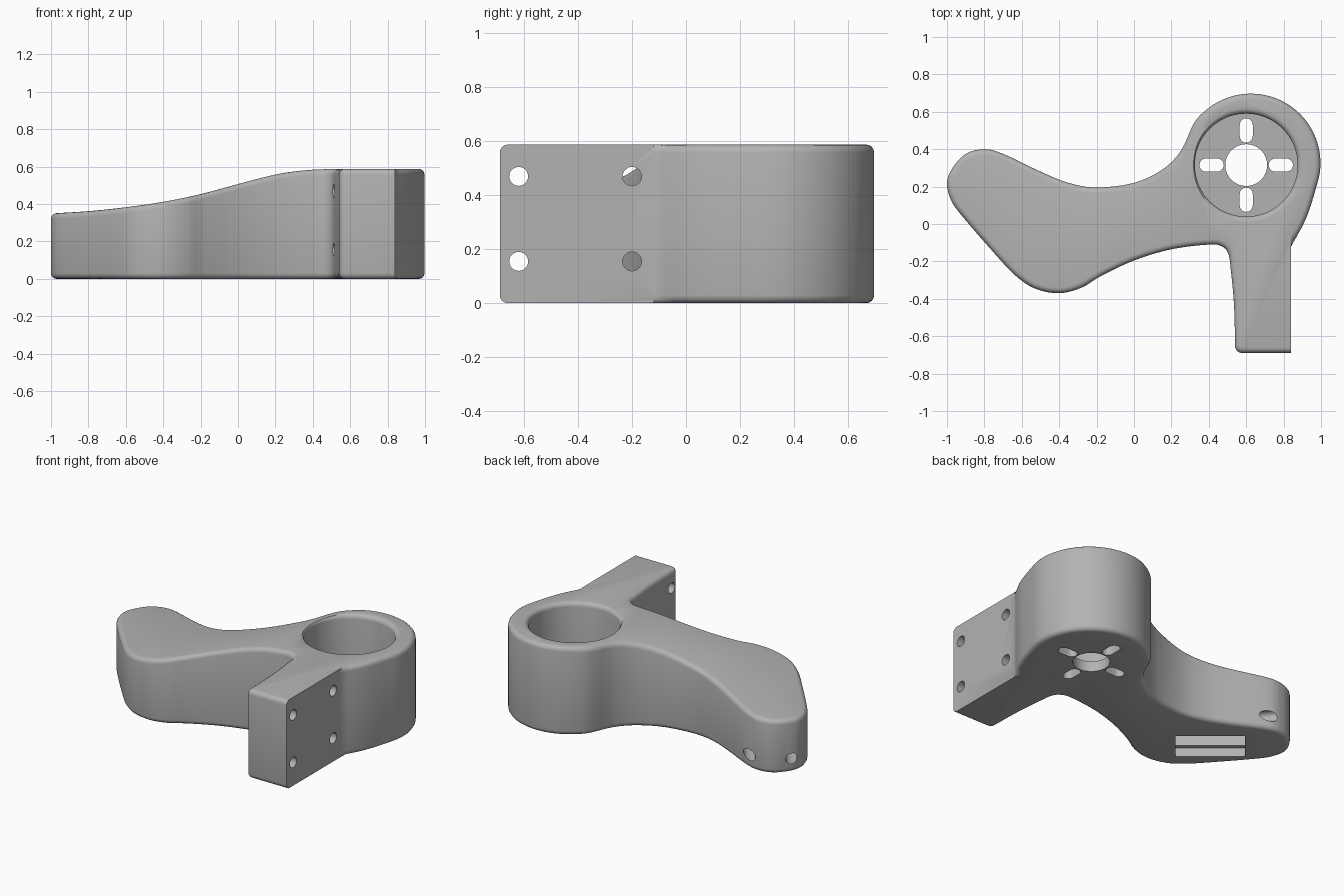
import bpy, bmesh
from math import sin, cos, pi, radians
from mathutils import Vector, Matrix

cube = bpy.data.objects.get("Cube")
if cube:
    bpy.data.objects.remove(cube, do_unlink=True)

HEIGHT = 0.588
FILLET = 0.03
RING = (0.6, 0.315)

grey = bpy.data.materials.new("plain grey")
grey.use_nodes = True
grey.diffuse_color = (0.45, 0.45, 0.45, 1)
grey.node_tree.nodes["Principled BSDF"].inputs["Base Color"].default_value = (0.45, 0.45, 0.45, 1)


def make_object(name, bm):
    bmesh.ops.recalc_face_normals(bm, faces=bm.faces[:])
    mesh = bpy.data.meshes.new(name)
    bm.to_mesh(mesh)
    bm.free()
    mesh.materials.append(grey)
    obj = bpy.data.objects.new(name, mesh)
    bpy.context.collection.objects.link(obj)
    return obj


def prism(points, z0, z1):
    bm = bmesh.new()
    face = bm.faces.new([bm.verts.new((x, y, z0)) for x, y in points])
    up = bmesh.ops.extrude_face_region(bm, geom=[face])["geom"]
    bmesh.ops.translate(bm, vec=(0, 0, z1 - z0),
                        verts=[v for v in up if isinstance(v, bmesh.types.BMVert)])
    bmesh.ops.recalc_face_normals(bm, faces=bm.faces[:])
    return bm


def arc(cx, cy, r, a0, a1, n):
    angles = [radians(a0 + (a1 - a0) * i / n) for i in range(n + 1)]
    return [(cx + r * cos(a), cy + r * sin(a)) for a in angles]


def spline(points, steps):
    p = [Vector(q) for q in points]
    p = [2 * p[0] - p[1]] + p + [2 * p[-1] - p[-2]]
    out = []
    for a, b, c, d in zip(p, p[1:], p[2:], p[3:]):
        for i in range(steps):
            t = i / steps
            out.append(0.5 * (2 * b + (c - a) * t + (2 * a - 5 * b + 4 * c - d) * t * t
                              + (3 * b - a - 3 * c + d) * t ** 3))
    return [tuple(q) for q in out + [p[-2]]]


def top_height(x):
    # Height of the upper surface along the arm
    table = [(-1, .35), (-.8, .362), (-.6, .383), (-.4, .412), (-.2, .453), (0, .507),
             (.2, .558), (.35, .58), (.5, HEIGHT)]
    for (x0, z0), (x1, z1) in zip(smooth_table(table), smooth_table(table)[1:]):
        if x <= x1:
            return z0 + (z1 - z0) * max(0, x - x0) / (x1 - x0)
    return HEIGHT


def smooth_table(table, cache={}):
    if not cache:
        cache[0] = spline(table, 4)
    return cache[0]


# Outline: ring, swept arm and tip, then the mounting plate
outline = spline(
    [(.84, -.12), (.92, .03)] + arc(.625, .325, .372, -20, 145, 11)
    + [(.25, .39), (.15, .29), (0, .22), (-.2, .195), (-.35, .22), (-.5, .28),
       (-.7, .375), (-.8, .4), (-.9, .375), (-.97, .3), (-1, .22), (-.975, .12),
       (-.9, .02), (-.77, -.13), (-.64, -.27), (-.53, -.345), (-.4, -.37), (-.28, -.34),
       (-.18, -.28), (0, -.195), (.2, -.135), (.4, -.11), (.47, -.12), (.505, -.16),
       (.518, -.25), (.534, -.42), (.54, -.6)], 4)
outline += arc(.58, -.65, .04, 180, 270, 6) + [(.84, -.69)]

bm = prism(outline, 0, HEIGHT)
rims = [e for e in bm.edges
        if abs(e.verts[0].co.z - e.verts[1].co.z) < 1e-4
        and not all(v.co.x > .835 and v.co.y < -.11 for v in e.verts)]
bmesh.ops.bevel(bm, geom=rims, offset=FILLET, segments=4, profile=0.5,
                affect='EDGES', clamp_overlap=False)
# Slice across the arm so that the top can follow its curve
for i in range(36):
    bmesh.ops.bisect_plane(bm, geom=bm.verts[:] + bm.edges[:] + bm.faces[:], dist=1e-5,
                           plane_co=(-.971 + i * .042, 0, 0), plane_no=(1, 0, 0))
for v in bm.verts:
    if v.co.z > HEIGHT / 2:
        v.co.z -= HEIGHT - top_height(v.co.x)
body = make_object("bracket_body", bm)


def cut(cutter):
    cutter.hide_render = True
    mod = body.modifiers.new("cut", 'BOOLEAN')
    mod.operation = 'DIFFERENCE'
    mod.solver = 'EXACT'
    mod.object = cutter
    bpy.context.view_layer.objects.active = body
    bpy.ops.object.modifier_apply(modifier=mod.name)
    bpy.data.objects.remove(cutter, do_unlink=True)


def drill(name, centre, direction, radius, length):
    bm = bmesh.new()
    turn = Vector(direction).to_track_quat('Z', 'Y').to_matrix().to_4x4()
    bmesh.ops.create_cone(bm, cap_ends=True, segments=32, radius1=radius, radius2=radius,
                          depth=length, matrix=Matrix.Translation(centre) @ turn)
    cut(make_object(name, bm))


# Round well with a rounded mouth
profile = [(0, .07), (.275, .07)]
profile += [(.275 + FILLET * (1 - cos(a)), HEIGHT - FILLET + FILLET * sin(a))
            for a in [i * pi / 10 for i in range(6)]]
profile += [(.275 + FILLET, .7), (0, .7)]
bm = bmesh.new()
verts = [bm.verts.new((RING[0] + r, RING[1], z)) for r, z in profile]
edges = [bm.edges.new(pair) for pair in zip(verts, verts[1:])]
bmesh.ops.spin(bm, geom=verts + edges, cent=(*RING, 0), axis=(0, 0, 1),
               angle=2 * pi, steps=72)
bmesh.ops.remove_doubles(bm, verts=bm.verts[:], dist=1e-4)
cut(make_object("well_cutter", bm))

# Shaft hole and four slots in the well floor
drill("shaft_cutter", (*RING, 0), (0, 0, 1), .112, .4)
capsule = arc(.03, 0, .035, -90, 90, 10) + arc(-.03, 0, .035, 90, 270, 10)
for i in range(4):
    a = i * pi / 2
    slot = [(RING[0] + (x + .185) * cos(a) - y * sin(a),
             RING[1] + (x + .185) * sin(a) + y * cos(a)) for x, y in capsule]
    cut(make_object("slot_cutter", prism(slot, -.1, .2)))

# Screw holes across the mounting plate
for y in (-.62, -.2):
    for z in (.155, .47):
        drill("screw_cutter", (.7, y, z), (1, 0, 0), .035, .6)

# Stepped pocket under the arm
for width, depth in ((.25, .06), (.19, .17)):
    a = radians(-40)
    corners = [(-.21, -width / 2), (.21, -width / 2), (.21, width / 2), (-.21, width / 2)]
    box = [(-.6 + x * cos(a) - y * sin(a), x * sin(a) + y * cos(a)) for x, y in corners]
    cut(make_object("pocket_cutter", prism(box, -.1, depth)))

# Two small holes in the arm tip
for x, y in ((-.74, .39), (-.97, .28)):
    drill("tip_cutter", (x, y, .09), (-.6, .8, 0), .035, .4)

# Smooth shading with crisp edges
bpy.ops.object.select_all(action='DESELECT')
body.select_set(True)
bpy.context.view_layer.objects.active = body
bpy.ops.object.shade_smooth_by_angle(angle=radians(35))
